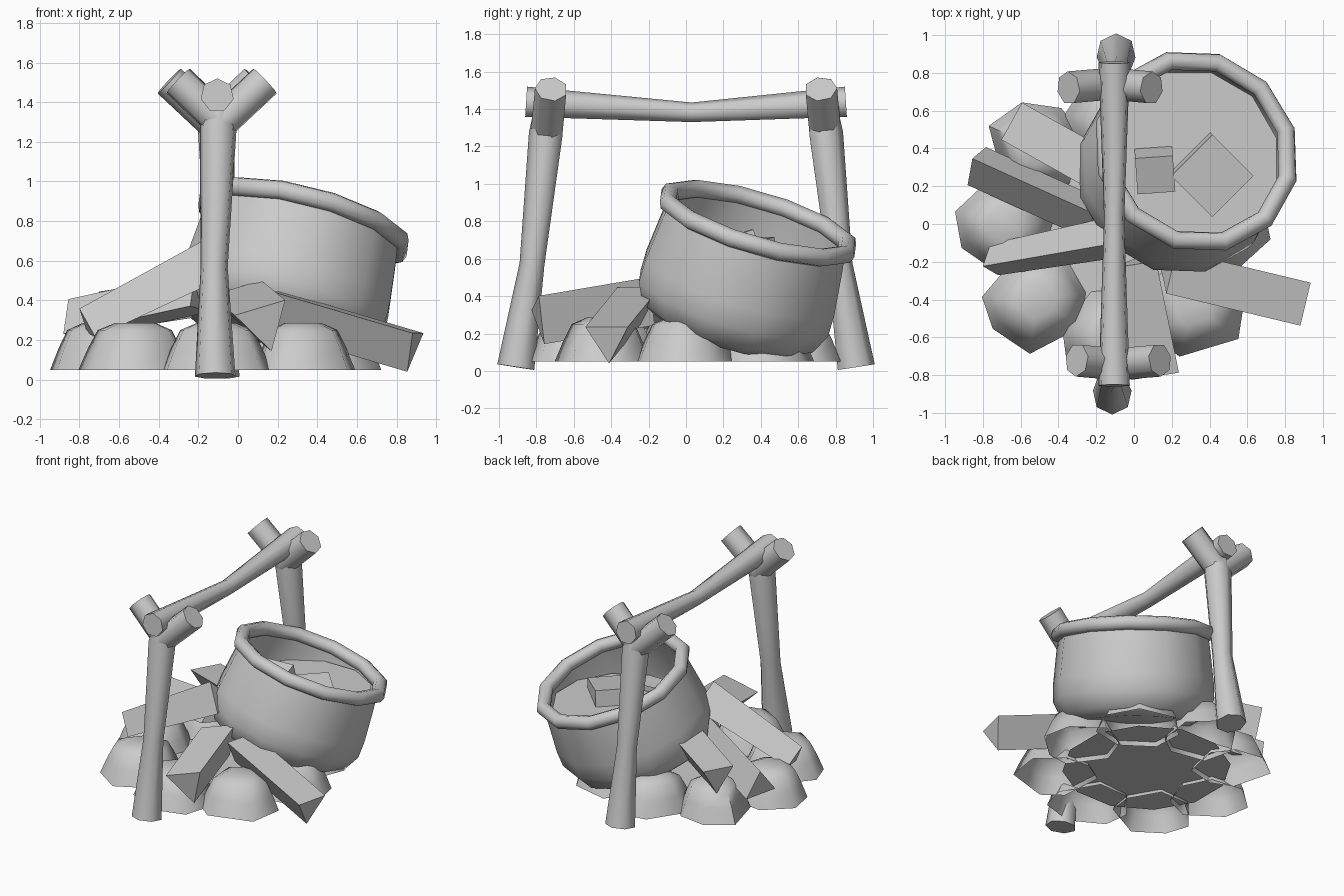
import bpy, bmesh, math, random
from mathutils import Vector, Matrix

random.seed(4)
if "Cube" in bpy.data.objects:
    bpy.data.objects.remove(bpy.data.objects["Cube"])

GREY = (0.6, 0.6, 0.6, 1)
grey = bpy.data.materials.new("plain_grey")
grey.use_nodes = True
grey.diffuse_color = GREY
grey.node_tree.nodes["Principled BSDF"].inputs["Base Color"].default_value = GREY


def finish(name, bm, smooth=None):
    """Turn a bmesh into a named object, smooth below the given angle."""
    bmesh.ops.recalc_face_normals(bm, faces=bm.faces)
    mesh = bpy.data.meshes.new(name)
    bm.to_mesh(mesh)
    bm.free()
    mesh.materials.append(grey)
    ob = bpy.data.objects.new(name, mesh)
    bpy.context.collection.objects.link(ob)
    if smooth:
        bpy.ops.object.select_all(action='DESELECT')
        ob.select_set(True)
        bpy.context.view_layer.objects.active = ob
        bpy.ops.object.shade_smooth_by_angle(angle=math.radians(smooth))
    return ob


def bridge(bm, rings):
    for low, high in zip(rings, rings[1:]):
        n = len(low)
        for i in range(n):
            j = (i + 1) % n
            bm.faces.new((low[i], low[j], high[j], high[i]))


def limb(bm, points, radii, side, sides=7):
    """Capped prism through points; its first corner points along side."""
    points = [Vector(p) for p in points]
    rings = []
    for k, (p, r) in enumerate(zip(points, radii)):
        d = (points[min(k + 1, len(points) - 1)] - points[max(k - 1, 0)]).normalized()
        v = d.cross(Vector(side)).normalized()
        u = v.cross(d)
        angles = [math.tau * i / sides for i in range(sides)]
        rings.append([bm.verts.new(p + r * (u * math.cos(a) + v * math.sin(a))) for a in angles])
    bridge(bm, rings)
    bm.faces.new(rings[0])
    bm.faces.new(rings[-1])


def lathe(bm, profile, sides, phase=0.0, wobble=0.0):
    """Rings of (radius, z) about the z axis."""
    angles = [phase + math.tau * (i + random.uniform(-wobble, wobble)) / sides
              for i in range(sides)]
    scale = [1 + random.uniform(-wobble, wobble) * 0.5 for _ in angles]
    rings = [[bm.verts.new((r * s * math.cos(a), r * s * math.sin(a), z))
              for a, s in zip(angles, scale)] for r, z in profile]
    bridge(bm, rings)
    return rings


# Forked posts: the rear one is the front one turned half round
AXIS_X = -0.105
for name, turn in (("front_post", 0), ("rear_post", math.pi)):
    bm = bmesh.new()
    limb(bm, [(-0.01, -0.905, 0.02), (-0.015, -0.82, 0.57), (0.005, -0.745, 1.27),
              (0.01, -0.74, 1.36)], [0.105, 0.07, 0.095, 0.08], (0, -1, 0))
    for s in (-1, 1):
        limb(bm, [(0.02 - 0.01 * s, -0.74, 1.29), (0.022 + 0.22 * s, -0.72, 1.507)],
             [0.088, 0.088], (0, -1, 0))
    bm.transform(Matrix.Translation((AXIS_X, 0, 0)) @ Matrix.Rotation(turn, 4, 'Z'))
    finish(name, bm, 60)

# Sagging crossbar
bm = bmesh.new()
limb(bm, [(AXIS_X, -0.855, 1.435), (AXIS_X, 0.03, 1.38), (AXIS_X, 0.855, 1.435)],
     [0.085, 0.055, 0.085], (0, 0, 1))
finish("crossbar", bm, 60)

# Tilted pot: local origin is the centre of the rim
tilt = Vector((0.235, 0.275, 0.93)).normalized()
pot_place = (Matrix.Translation((0.33, 0.385, 0.79))
             @ Vector((0, 0, 1)).rotation_difference(tilt).to_matrix().to_4x4())
PHASE = math.radians(15)
bm = bmesh.new()
rings = lathe(bm, [(0.4, -0.62), (0.49, -0.57), (0.545, -0.46), (0.545, -0.34), (0.52, -0.1),
                   (0.505, 0), (0.475, 0), (0.49, -0.1), (0.515, -0.34), (0.515, -0.46),
                   (0.38, -0.58)], 12, PHASE)
bm.faces.new(rings[0])
bm.faces.new(rings[-1])
bm.transform(pot_place)
finish("pot_body", bm, 60)

bm = bmesh.new()
section = [math.tau * k / 8 for k in range(8)]
rings = lathe(bm, [(0.51 + 0.05 * math.cos(a), 0.05 * math.sin(a)) for a in section], 12, PHASE)
bridge(bm, [rings[-1], rings[0]])
bm.transform(pot_place)
finish("pot_rim", bm, 60)

# Flat discs: level stew in the pot, and the hearth bed between the stones
for name, centre, radius in (("stew", (0.28, 0.33, 0.6), 0.49),
                             ("hearth_bed", (-0.11, 0, 0.08), 0.57)):
    bm = bmesh.new()
    bmesh.ops.create_circle(bm, cap_ends=True, segments=12, radius=radius,
                            matrix=Matrix.Translation(centre) @ Matrix.Rotation(PHASE, 4, 'Z'))
    finish(name, bm)

# Chunks floating in the stew: centre, size, turn, lean and its axis
for name, centre, size, turn, lean, axis in (
        ("large_chunk", (0.4, 0.27, 0.54), 0.31, 45, 8, 'X'),
        ("small_chunk", (0.11, 0.29, 0.63), 0.2, 4, 18, 'X')):
    bm = bmesh.new()
    bmesh.ops.create_cube(bm, size=size, matrix=Matrix.Translation(centre)
                          @ Matrix.Rotation(math.radians(turn), 4, 'Z')
                          @ Matrix.Rotation(math.radians(lean), 4, axis))
    finish(name, bm)

# Ring of hearth stones, open underneath
for k in range(8):
    a = math.tau * k / 8
    reach = 0.59 + random.uniform(-0.02, 0.02)
    bm = bmesh.new()
    rings = lathe(bm, [(0.27, 0.05), (0.225, 0.16), (0.18, 0.25), (0.1, 0.285)], 7,
                  random.uniform(0, 1), 0.2)
    bm.faces.new(rings[-1])
    bm.transform(Matrix.Translation((-0.11 + reach * math.cos(a), reach * math.sin(a), 0)))
    finish("hearth_stone_%d" % (k + 1), bm, 60)

# Split firewood wedges: outer end, inner end, their radii, direction of the ridge
FIREWOOD = [
    ((-0.76, -0.2, 0.27), (-0.1, -0.08, 0.6), (0.1, 0.13), (0, -0.15, 1)),
    ((-0.84, 0.32, 0.28), (-0.2, 0.03, 0.42), (0.13, 0.13), (0.1, 0.1, 1)),
    ((-0.64, 0.54, 0.38), (-0.12, 0.25, 0.46), (0.13, 0.13), (0, 0, -1)),
    ((0.13, -0.79, 0.29), (0.01, -0.2, 0.39), (0.155, 0.155), (0.3, 0, -1)),
    ((0.89, -0.42, 0.17), (0.18, -0.25, 0.38), (0.135, 0.135), (0, 0, -1)),
]
for k, (outer, inner, radii, ridge) in enumerate(FIREWOOD):
    bm = bmesh.new()
    limb(bm, [outer, inner], radii, ridge, sides=3)
    finish("firewood_%d" % (k + 1), bm)
